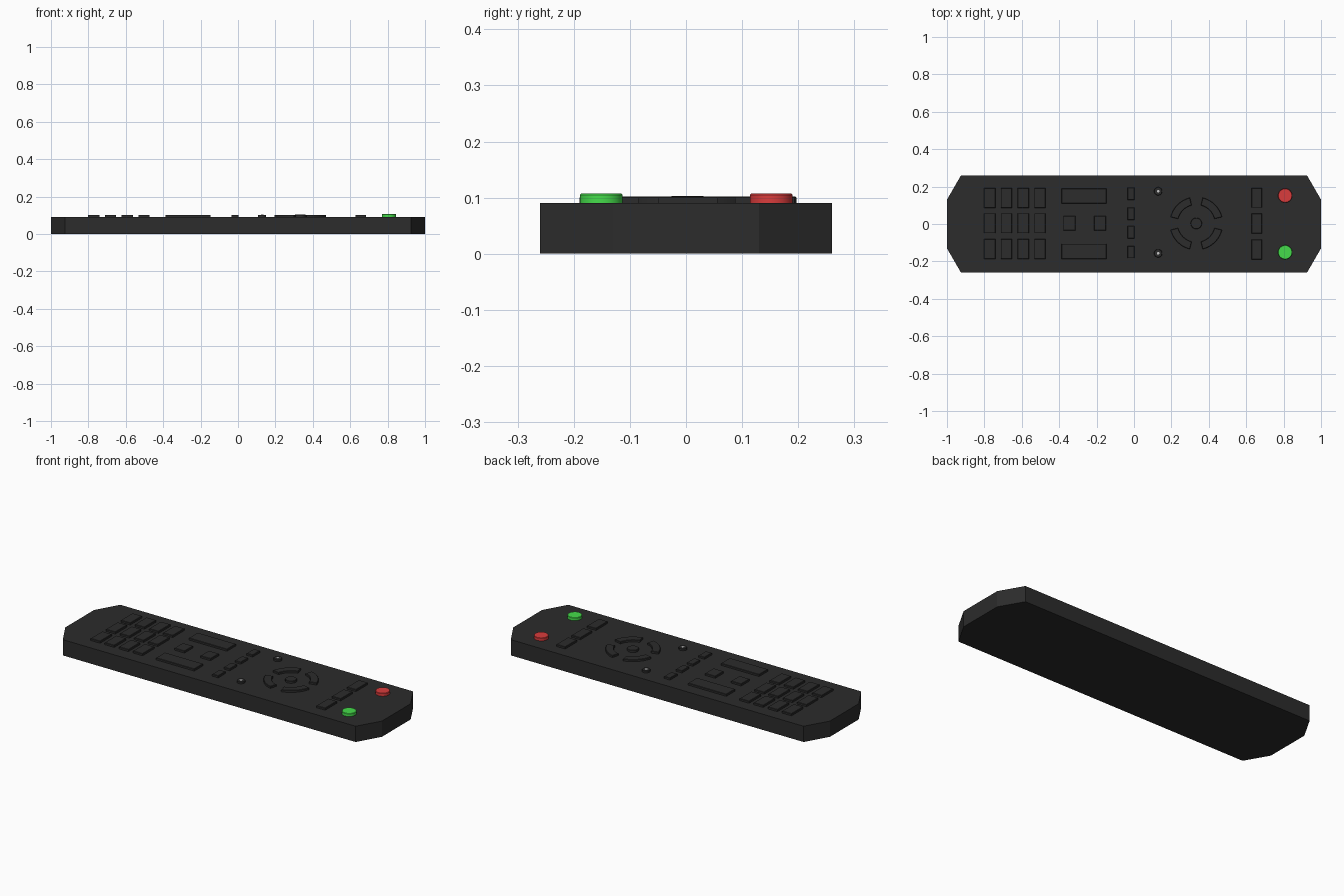
import bpy, bmesh
from math import cos, sin, radians, pi

if "Cube" in bpy.data.objects:
    bpy.data.objects.remove(bpy.data.objects["Cube"])

TOP = 0.09       # casing height
SINK = 0.085     # buttons start just inside the casing


def material(name, rgb):
    m = bpy.data.materials.new(name)
    m.diffuse_color = (*rgb, 1)
    m.use_nodes = True
    m.node_tree.nodes["Principled BSDF"].inputs["Base Color"].default_value = m.diffuse_color
    return m


dark = material("dark_plastic", (0.025, 0.025, 0.025))
red = material("red_plastic", (0.70, 0.045, 0.045))
green = material("green_plastic", (0.06, 0.72, 0.07))
white = material("white_mark", (0.8, 0.8, 0.8))


def prism(name, pts, z0, z1, mat, bevel=0.0, smooth=False):
    """Extrude a counter-clockwise outline from z0 to z1."""
    bm = bmesh.new()
    face = bm.faces.new([bm.verts.new((x, y, z0)) for x, y in pts])
    ext = bmesh.ops.extrude_face_region(bm, geom=[face], use_keep_orig=True)
    up = [v for v in ext["geom"] if isinstance(v, bmesh.types.BMVert)]
    bmesh.ops.translate(bm, vec=(0, 0, z1 - z0), verts=up)
    if bevel:
        rim = [e for e in bm.edges if all(v.co.z > z1 - 1e-5 for v in e.verts)]
        bmesh.ops.bevel(bm, geom=rim, offset=bevel, segments=1, affect='EDGES')
    bmesh.ops.recalc_face_normals(bm, faces=bm.faces[:])
    me = bpy.data.meshes.new(name)
    bm.to_mesh(me)
    bm.free()
    me.materials.append(mat)
    ob = bpy.data.objects.new(name, me)
    bpy.context.collection.objects.link(ob)
    if smooth:
        bpy.ops.object.select_all(action='DESELECT')
        ob.select_set(True)
        bpy.context.view_layer.objects.active = ob
        bpy.ops.object.shade_smooth_by_angle(angle=radians(30))
    return ob


def key(name, x, y, w, h, z=0.102):
    pts = [(x + a * w / 2, y + b * h / 2) for a, b in ((-1, -1), (1, -1), (1, 1), (-1, 1))]
    prism(name, pts, SINK, z, dark, 0.002)


def disc(name, x, y, r, z0, z1, mat, n=32, bevel=0.0):
    pts = [(x + r * cos(2 * pi * i / n), y + r * sin(2 * pi * i / n)) for i in range(n)]
    prism(name, pts, z0, z1, mat, bevel, True)


# Casing with cut corners
prism("casing", [(-1, -0.13), (-0.925, -0.26), (0.925, -0.26), (1, -0.13),
                 (1, 0.13), (0.925, 0.26), (-0.925, 0.26), (-1, 0.13)], 0, TOP, dark)

# Round coloured buttons
disc("red_button", 0.808, 0.152, 0.038, SINK, 0.107, red, bevel=0.002)
disc("green_button", 0.808, -0.151, 0.038, SINK, 0.107, green, bevel=0.002)

# Three menu keys
for i, y in enumerate((0.14, 0.003, -0.137)):
    key(f"menu_key_{i + 1}", 0.656, y, 0.056, 0.106)

# Direction pad: centre key and four ring segments
CX, CY = 0.333, 0.003
disc("centre_key", CX, CY, 0.03, SINK, 0.103, dark, bevel=0.002)
for k in range(4):
    angles = [radians(90 * k + 14 + 62 * i / 8) for i in range(9)]
    arc = [(CX + 0.142 * cos(a), CY + 0.142 * sin(a)) for a in angles]
    arc += [(CX + 0.100 * cos(a), CY + 0.100 * sin(a)) for a in reversed(angles)]
    prism(f"direction_key_{k + 1}", arc, SINK, 0.102, dark, 0.002, True)

# Small round buttons with a white dot
for i, y in enumerate((0.175, -0.157)):
    disc(f"small_button_{i + 1}", 0.129, y, 0.022, SINK, 0.102, dark, 24, 0.002)
    disc(f"white_dot_{i + 1}", 0.129, y, 0.007, 0.1, 0.1025, white, 12)

# Narrow column of four keys
for i, y in enumerate((0.161, 0.054, -0.045, -0.15)):
    key(f"narrow_key_{i + 1}", -0.016, y, 0.038, 0.066)

# Wide rocker keys and the two square keys between them
for i, y in enumerate((0.15, -0.146)):
    key(f"wide_key_{i + 1}", -0.267, y, 0.241, 0.08)
for i, x in enumerate((-0.346, -0.182)):
    key(f"square_key_{i + 1}", x, 0.004, 0.064, 0.076)

# Keypad grid
for c, x in enumerate((-0.771, -0.682, -0.592, -0.503)):
    for r, y in enumerate((0.139, 0.004, -0.133)):
        key(f"keypad_key_{c + 1}_{r + 1}", x, y, 0.06, 0.106)
